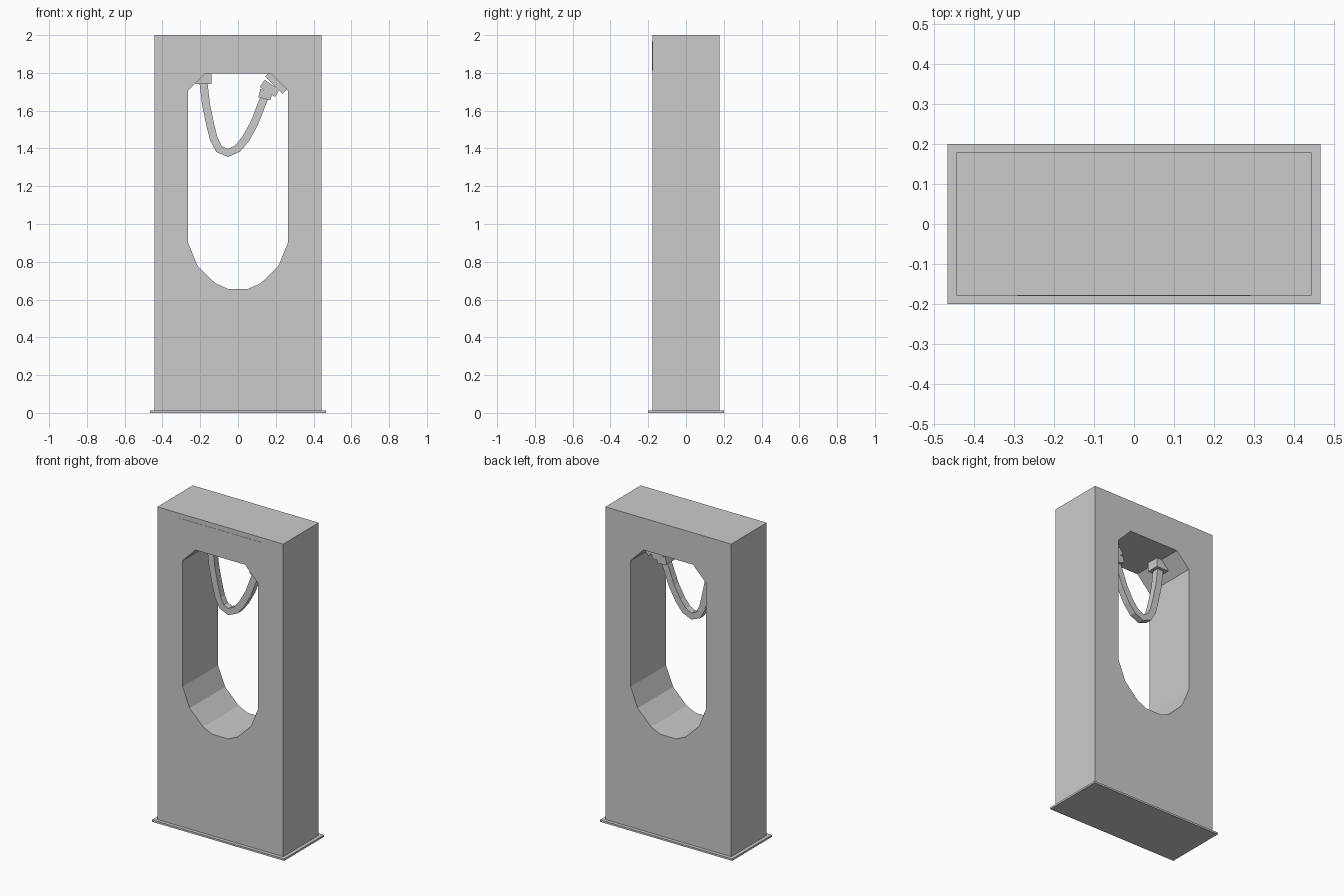
import bpy, bmesh
from math import radians
from mathutils import Vector, Matrix

if "Cube" in bpy.data.objects:
    bpy.data.objects.remove(bpy.data.objects["Cube"])


def make(name, bm):
    bmesh.ops.recalc_face_normals(bm, faces=bm.faces)
    me = bpy.data.meshes.new(name)
    bm.to_mesh(me)
    bm.free()
    ob = bpy.data.objects.new(name, me)
    bpy.context.collection.objects.link(ob)
    return ob


def box(name, center, size, tilt=0):
    bm = bmesh.new()
    m = (Matrix.Translation(center) @ Matrix.Rotation(radians(tilt), 4, 'Y')
         @ Matrix.Diagonal((*size, 1)))
    bmesh.ops.create_cube(bm, size=1, matrix=m)
    return make(name, bm)


def prism(name, profile, depth):
    bm = bmesh.new()
    face = bm.faces.new([bm.verts.new((x, -depth / 2, z)) for x, z in profile])
    ext = bmesh.ops.extrude_face_region(bm, geom=[face])
    verts = [g for g in ext['geom'] if isinstance(g, bmesh.types.BMVert)]
    bmesh.ops.translate(bm, verts=verts, vec=(0, depth, 0))
    return make(name, bm)


# Base plate and pillar
box("base_plate", (0, 0, 0.006), (0.93, 0.4, 0.012))
body = box("pillar_body", (0, 0, 1.005), (0.886, 0.356, 1.99))

# Window through the pillar, mirrored half profile
half = [(0.055, 0.657), (0.12, 0.686), (0.215, 0.78), (0.265, 0.903),
        (0.265, 1.705), (0.174, 1.797)]
cutter = prism("window_cutter", half + [(-x, z) for x, z in reversed(half)], 0.6)
cutter.hide_render = True
mod = body.modifiers.new("window", 'BOOLEAN')
mod.operation = 'DIFFERENCE'
mod.solver = 'EXACT'
mod.object = cutter
bpy.context.view_layer.objects.active = body
bpy.ops.object.modifier_apply(modifier=mod.name)
bpy.data.objects.remove(cutter)

# Thin display panel above the window
box("display_panel", (0, -0.1785, 1.89), (0.58, 0.002, 0.16))

# Cable socket on the left, stepped plug on the right
box("cable_socket", (-0.182, 0, 1.77), (0.085, 0.08, 0.06))
for i, (x, z, w, t, a) in enumerate([(0.206, 1.752, 0.13, 0.045, 45),
                                     (0.168, 1.718, 0.095, 0.045, 33),
                                     (0.145, 1.685, 0.066, 0.045, 13)]):
    box(f"plug_step_{i + 1}", (x, 0, z), (w, 0.08, t), a)

# Hanging cable with a square section
path = [Vector(p) for p in [
    (-0.184, 1.76), (-0.169, 1.63), (-0.148, 1.53), (-0.127, 1.447),
    (-0.10, 1.396), (-0.053, 1.376), (-0.003, 1.399), (0.04, 1.45),
    (0.087, 1.534), (0.124, 1.63), (0.146, 1.685)]]
r = 0.021
bm = bmesh.new()
rings = []
for i, p in enumerate(path):
    d = (path[min(i + 1, len(path) - 1)] - path[max(i - 1, 0)]).normalized()
    n = Vector((-d.y, d.x)) * r
    rings.append([bm.verts.new((p.x + s * n.x, y, p.y + s * n.y))
                  for s, y in ((-1, -r), (1, -r), (1, r), (-1, r))])
for a, b in zip(rings, rings[1:]):
    for k in range(4):
        j = (k + 1) % 4
        bm.faces.new((a[k], a[j], b[j], b[k]))
bm.faces.new(rings[0])
bm.faces.new(rings[-1])
make("charging_cable", bm)
